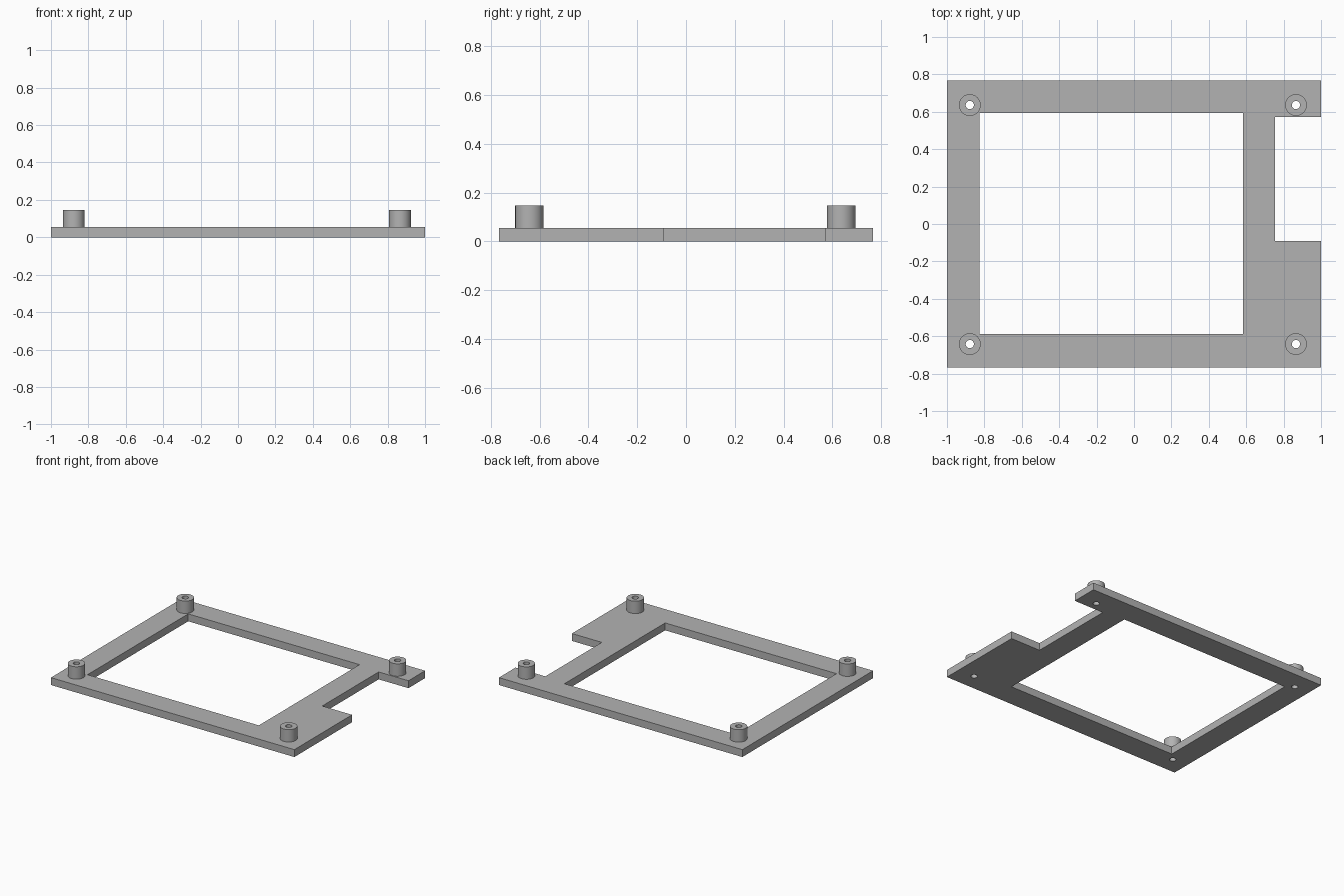
import bpy
import math

cube = bpy.data.objects.get("Cube")
if cube:
    bpy.data.objects.remove(cube, do_unlink=True)

PLATE_TOP = 0.055
POST_TOP = 0.147
POST_RADIUS = 0.058
HOLE_RADIUS = 0.022
POSTS = {
    "front_right": (-0.878, -0.642),
    "front_left": (0.866, -0.642),
    "back_right": (-0.878, 0.636),
    "back_left": (0.866, 0.636),
}

grey = bpy.data.materials.new("matte_grey")
grey.use_nodes = True
GREY = (0.45, 0.45, 0.45, 1)
grey.diffuse_color = GREY
grey.node_tree.nodes["Principled BSDF"].inputs["Base Color"].default_value = GREY


def circle(x, y, radius, sides=48):
    angles = [2 * math.pi * i / sides for i in range(sides)]
    return [(x + radius * math.cos(a), y + radius * math.sin(a)) for a in angles]


def extruded(name, loops, z0, z1):
    """Extrude a flat outline, whose further loops are holes, from z0 to z1."""
    curve = bpy.data.curves.new(name, "CURVE")
    curve.dimensions = "2D"
    curve.fill_mode = "BOTH"
    curve.extrude = (z1 - z0) / 2
    for loop in loops:
        spline = curve.splines.new("POLY")
        spline.points.add(len(loop) - 1)
        for point, (x, y) in zip(spline.points, loop):
            point.co = (x, y, 0, 1)
        spline.use_cyclic_u = True
    curve.materials.append(grey)
    obj = bpy.data.objects.new(name, curve)
    obj.location.z = (z0 + z1) / 2
    bpy.context.collection.objects.link(obj)
    bpy.ops.object.select_all(action="DESELECT")
    obj.select_set(True)
    bpy.context.view_layer.objects.active = obj
    bpy.ops.object.convert(target="MESH")
    bpy.ops.object.shade_smooth_by_angle(angle=math.radians(30))


# Base plate: outline with a side notch, rectangular window and screw holes
outline = [(-1, -0.767), (1, -0.767), (1, -0.09), (0.755, -0.09),
           (0.755, 0.572), (1, 0.572), (1, 0.767), (-1, 0.767)]
window = [(-0.825, -0.588), (0.583, -0.588), (0.583, 0.594), (-0.825, 0.594)]
holes = [circle(x, y, HOLE_RADIUS) for x, y in POSTS.values()]
extruded("base_plate", [outline, window] + holes, 0, PLATE_TOP)

# Hollow standoffs at the corners
for corner, (x, y) in POSTS.items():
    rings = [circle(x, y, POST_RADIUS), circle(x, y, HOLE_RADIUS)]
    extruded(corner + "_standoff", rings, PLATE_TOP, POST_TOP)
